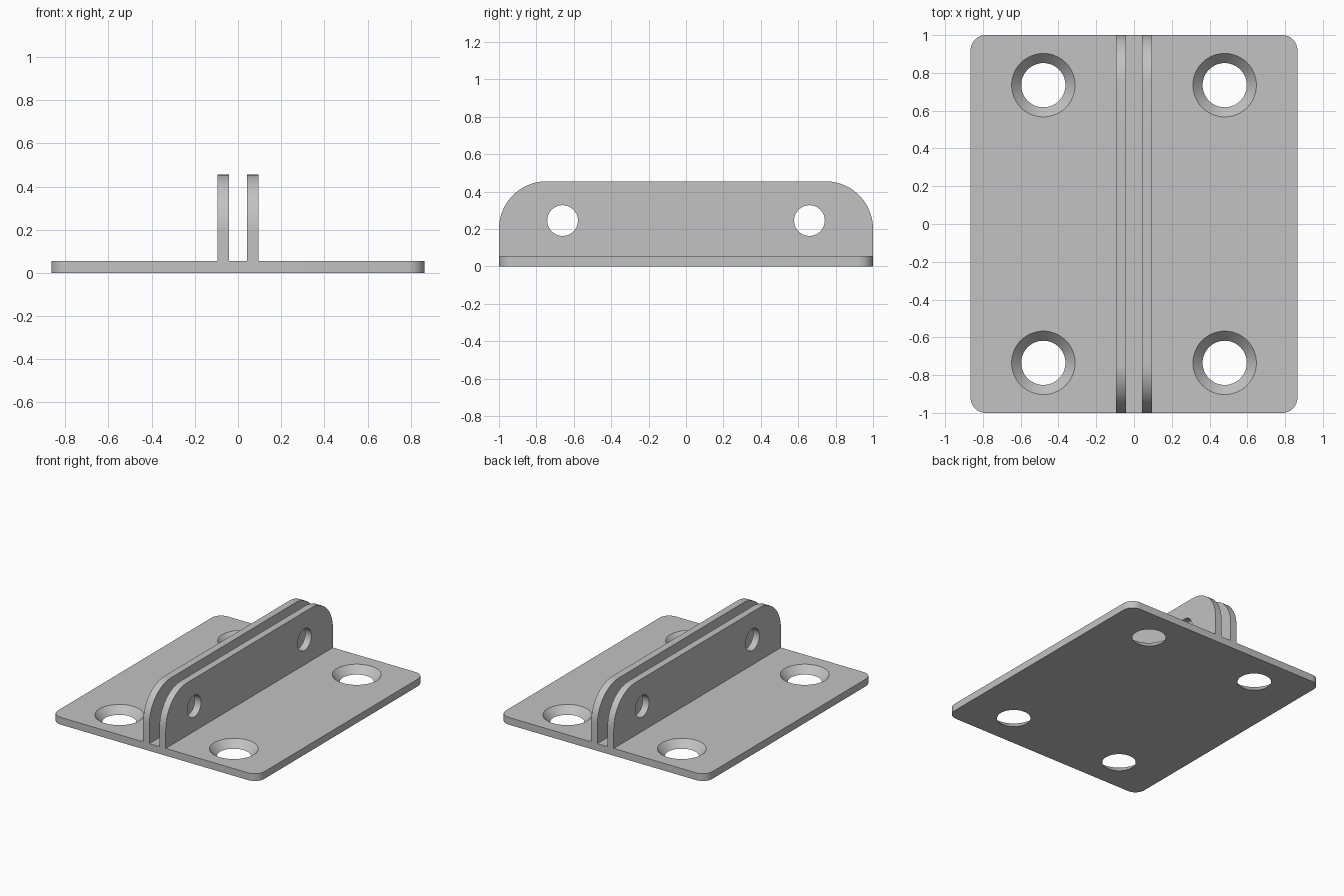
import bpy
import bmesh
from math import sin, cos, pi, radians
from mathutils import Matrix, Vector

cube = bpy.data.objects.get("Cube")
if cube:
    bpy.data.objects.remove(cube, do_unlink=True)

HALF_X, HALF_Y = 0.865, 1.0
PLATE_T = 0.055
FIN_IN, FIN_OUT, FIN_TOP = 0.042, 0.095, 0.455

metal = bpy.data.materials.new("grey_metal")
metal.use_nodes = True
grey = (0.54, 0.54, 0.54, 1)
metal.diffuse_color = grey
metal.node_tree.nodes["Principled BSDF"].inputs["Base Color"].default_value = grey


def arc(cx, cy, r, start, steps):
    """Quarter-circle points, counter-clockwise from the start angle."""
    angles = [start + pi / 2 * i / steps for i in range(steps + 1)]
    return [(cx + r * cos(a), cy + r * sin(a)) for a in angles]


def make_object(name, bm):
    bmesh.ops.recalc_face_normals(bm, faces=bm.faces)
    mesh = bpy.data.meshes.new(name)
    bm.to_mesh(mesh)
    bm.free()
    mesh.materials.append(metal)
    obj = bpy.data.objects.new(name, mesh)
    bpy.context.collection.objects.link(obj)
    return obj


def extrude_outline(name, points, vector):
    """Solid made from a closed 3D outline pushed along a vector."""
    bm = bmesh.new()
    face = bm.faces.new([bm.verts.new(p) for p in points])
    result = bmesh.ops.extrude_face_region(bm, geom=[face], use_keep_orig=True)
    moved = [g for g in result["geom"] if isinstance(g, bmesh.types.BMVert)]
    bmesh.ops.translate(bm, verts=moved, vec=Vector(vector))
    return make_object(name, bm)


def drill(obj, r1, r2, depth, places):
    """Cut a set of round or tapered holes, then drop the cutter."""
    bm = bmesh.new()
    for place in places:
        bmesh.ops.create_cone(bm, cap_ends=True, segments=64, radius1=r1,
                              radius2=r2, depth=depth, matrix=place)
    cutter = make_object("hole_cutter", bm)
    cutter.hide_render = True
    mod = obj.modifiers.new("holes", "BOOLEAN")
    mod.object, mod.operation, mod.solver = cutter, "DIFFERENCE", "EXACT"
    bpy.ops.object.select_all(action="DESELECT")
    obj.select_set(True)
    bpy.context.view_layer.objects.active = obj
    bpy.ops.object.modifier_apply(modifier=mod.name)
    bpy.data.objects.remove(cutter, do_unlink=True)
    bpy.ops.object.shade_smooth_by_angle(angle=radians(30))


# Base plate with rounded corners
R = 0.08
corners = [(1, 1), (-1, 1), (-1, -1), (1, -1)]
outline = []
for i, (sx, sy) in enumerate(corners):
    outline += arc(sx * (HALF_X - R), sy * (HALF_Y - R), R, i * pi / 2, 12)
plate = extrude_outline("base_plate", [(x, y, 0) for x, y in outline], (0, 0, PLATE_T))

# Countersunk screw holes; the cone overshoots both plate faces
slope = (0.168 - 0.117) / PLATE_T
over = 0.02
drill(plate, 0.117 - slope * over, 0.168 + slope * over, PLATE_T + 2 * over,
      [Matrix.Translation((sx * 0.48, sy * 0.735, PLATE_T / 2)) for sx, sy in corners])

# Two upright fins with rounded upper corners and cross holes
FR = 0.255
profile = [(-HALF_Y, PLATE_T), (HALF_Y, PLATE_T)]
profile += arc(HALF_Y - FR, FIN_TOP - FR, FR, 0, 24)
profile += arc(FR - HALF_Y, FIN_TOP - FR, FR, pi / 2, 24)
for name, x in (("left_fin", FIN_IN), ("right_fin", -FIN_OUT)):
    fin = extrude_outline(name, [(x, y, z) for y, z in profile], (FIN_OUT - FIN_IN, 0, 0))
    mid = x + (FIN_OUT - FIN_IN) / 2
    drill(fin, 0.082, 0.082, 0.2,
          [Matrix.Translation((mid, s * 0.66, 0.245)) @ Matrix.Rotation(pi / 2, 4, "Y")
           for s in (-1, 1)])
